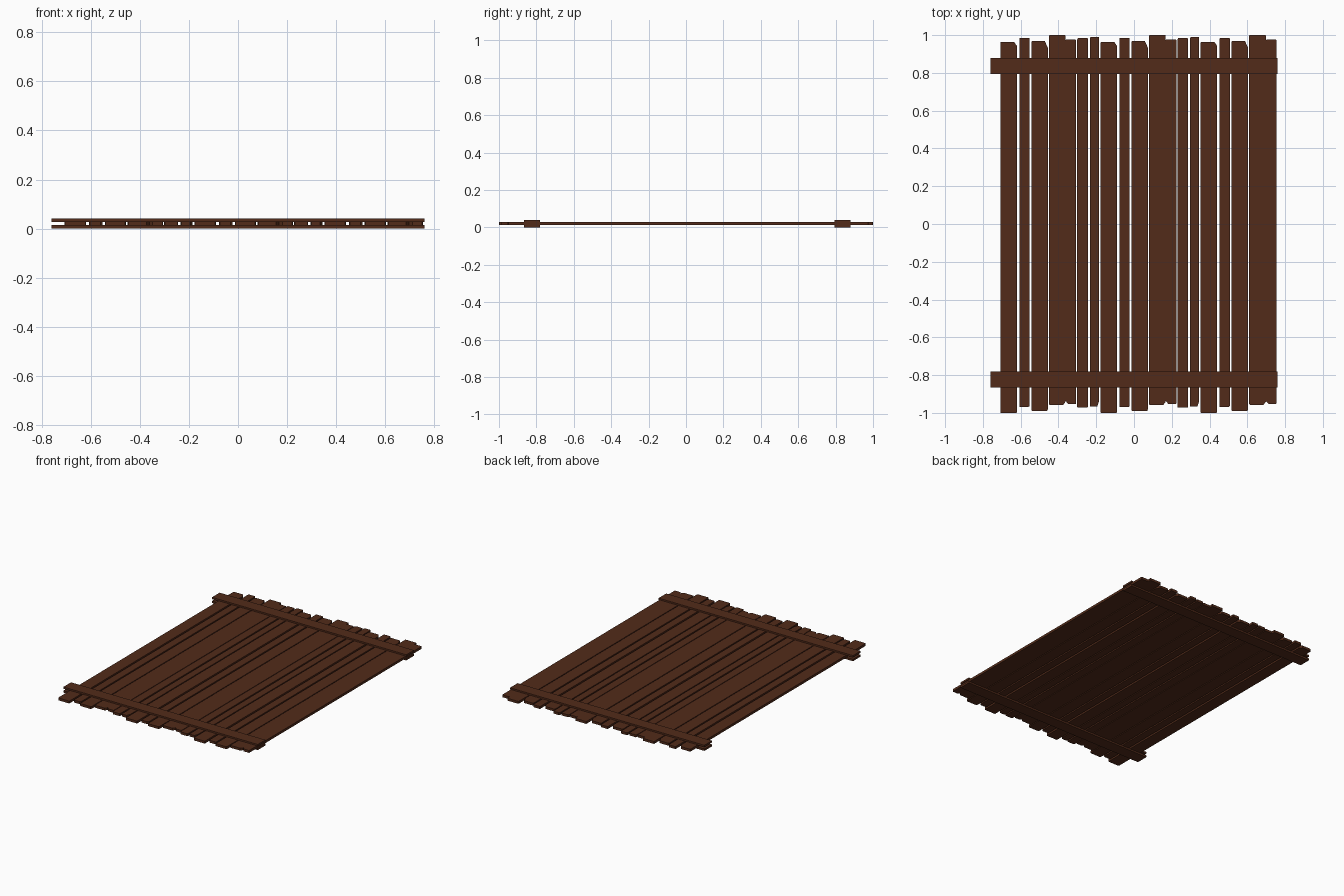
import bpy, bmesh

if "Cube" in bpy.data.objects:
    bpy.data.objects.remove(bpy.data.objects["Cube"])

wood = bpy.data.materials.new("dark_wood")
wood.diffuse_color = (0.085, 0.024, 0.010, 1)
wood.use_nodes = True
wood.node_tree.nodes["Principled BSDF"].inputs["Base Color"].default_value = wood.diffuse_color


def slab(name, outline, z0, z1):
    """Extrude a flat xy outline (counter-clockwise) from z0 to z1."""
    bm = bmesh.new()
    face = bm.faces.new([bm.verts.new((x, y, z0)) for x, y in outline])
    top = bmesh.ops.extrude_face_region(bm, geom=[face])["geom"]
    bmesh.ops.translate(bm, vec=(0, 0, z1 - z0),
                        verts=[v for v in top if isinstance(v, bmesh.types.BMVert)])
    bmesh.ops.recalc_face_normals(bm, faces=bm.faces)
    mesh = bpy.data.meshes.new(name)
    bm.to_mesh(mesh)
    bm.free()
    mesh.materials.append(wood)
    obj = bpy.data.objects.new(name, mesh)
    bpy.context.collection.objects.link(obj)
    return obj


def plank(name, x0, x1, y0, y1, cuts):
    """Plank with worn corners; cuts = (dx, dy) for BL, BR, TR, TL."""
    bl, br, tr, tl = cuts
    pts = [(x0, y0 + bl[1]), (x0 + bl[0], y0), (x1 - br[0], y0), (x1, y0 + br[1]),
           (x1, y1 - tr[1]), (x1 - tr[0], y1), (x0 + tl[0], y1), (x0, y1 - tl[1])]
    slab(name, pts, 0.012, 0.029)


S = (0.003, 0.003)   # barely worn corner
# Seven-plank pattern: x start, x end, y start, y end, corner cuts
pattern = [
    (0.000, 0.088, -1.000, 0.963, (S, S, (0.014, 0.020), S)),
    (0.101, 0.155, -0.970, 0.985, (S, (0.008, 0.006), S, S)),
    (0.165, 0.252, -0.990, 0.968, (S, (0.004, 0.010), (0.016, 0.036), S)),
    (0.258, 0.346, -0.957, 1.000, (S, (0.012, 0.016), S, S)),
    (0.346, 0.402, -0.953, 0.976, ((0.014, 0.016), S, S, S)),
    (0.407, 0.464, -0.972, 0.984, (S, S, S, (0.005, 0.008))),
    (0.474, 0.523, -0.967, 0.991, (S, (0.010, 0.028), S, (0.008, 0.006))),
]

# Planks, pattern repeated across the width
for i in range(19):
    rep, k = divmod(i, 7)
    x0, x1, y0, y1, cuts = pattern[k]
    off = -0.708 + rep * 0.530
    plank(f"plank_{i + 1}", x0 + off, x1 + off, y0, y1, cuts)

# Cross battens above and below the planks at both ends
for end, ya, yb in (("front", -0.865, -0.780), ("back", 0.795, 0.880)):
    for side, za, zb in (("lower", 0.0, 0.014), ("upper", 0.027, 0.040)):
        slab(f"{end}_{side}_batten",
             [(-0.76, ya), (0.76, ya), (0.76, yb), (-0.76, yb)], za, zb)
